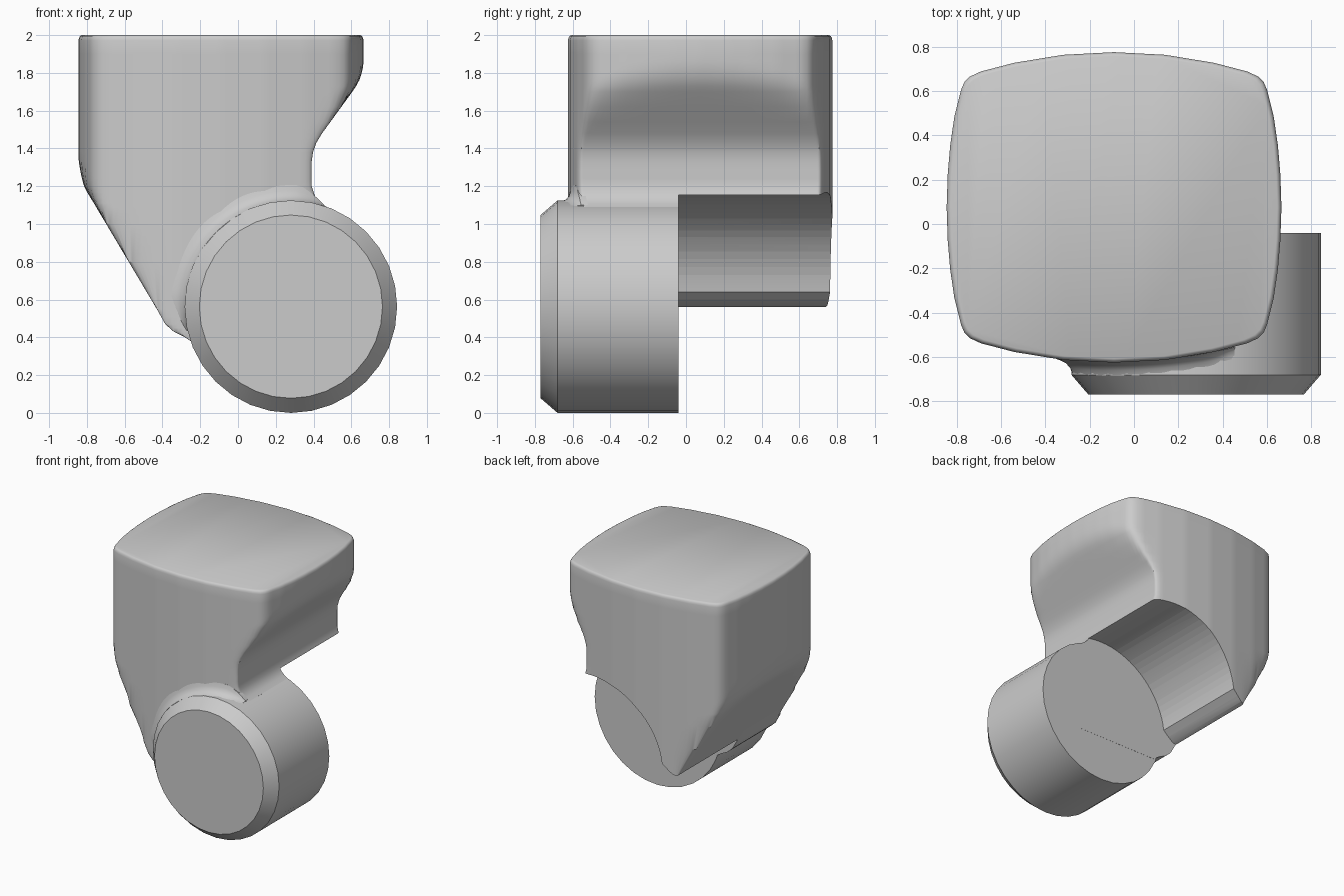
import bpy, bmesh, math

if "Cube" in bpy.data.objects:
    bpy.data.objects.remove(bpy.data.objects["Cube"])

grey = bpy.data.materials.new("plain grey")
grey.diffuse_color = (0.6, 0.6, 0.6, 1)
grey.use_nodes = True
grey.node_tree.nodes["Principled BSDF"].inputs["Base Color"].default_value = grey.diffuse_color
CX, CZ, R = 0.28, 0.5625, 0.5625      # wheel axle line


def finish(name, bm, smooth=True):
    bmesh.ops.remove_doubles(bm, verts=bm.verts, dist=1e-5)
    bmesh.ops.recalc_face_normals(bm, faces=bm.faces)
    me = bpy.data.meshes.new(name)
    bm.to_mesh(me)
    bm.free()
    me.materials.append(grey)
    ob = bpy.data.objects.new(name, me)
    bpy.context.collection.objects.link(ob)
    if smooth:
        shade(ob)
    return ob


def shade(ob):
    bpy.ops.object.select_all(action='DESELECT')
    ob.select_set(True)
    bpy.context.view_layer.objects.active = ob
    bpy.ops.object.shade_smooth_by_angle(angle=math.radians(32))


def loft(name, rings, closed=True, smooth=True):
    """Skin a list of equal-length rings; cap both ends."""
    bm = bmesh.new()
    vs = [[bm.verts.new(p) for p in ring] for ring in rings]
    n = len(vs[0])
    for a, b in zip(vs, vs[1:]):
        for i in range(n):
            bm.faces.new((a[i], a[(i + 1) % n], b[(i + 1) % n], b[i]))
    bm.faces.new(vs[0])
    bm.faces.new(vs[-1])
    return finish(name, bm, smooth)


def lerp(table, t):
    if t <= table[0][0]:
        return table[0][1]
    for (a, u), (b, v) in zip(table, table[1:]):
        if t <= b:
            return u + (v - u) * (t - a) / (b - a)
    return table[-1][1]


def soft_min(a, b, k=0.06):
    h = max(k - abs(a - b), 0) / k
    return min(a, b) - h * h * k / 4


# Plan outline: bulged square, one quadrant mirrored
quad = [(0.755, 0), (0.75, 0.15), (0.739, 0.28), (0.72, 0.41), (0.69, 0.53),
        (0.675, 0.565), (0.65, 0.59), (0.60, 0.613), (0.45, 0.652),
        (0.23, 0.688), (0, 0.70)]
fine = []
for (x0, y0), (x1, y1) in zip(quad, quad[1:]):
    n = max(1, round(math.hypot(x1 - x0, y1 - y0) / 0.03))
    fine += [(x0 + (x1 - x0) * i / n, y0 + (y1 - y0) * i / n) for i in range(n)]
half = fine + [(-x, y) for x, y in [quad[-1]] + fine[:0:-1]]
outline = half + [(-x, -y) for x, y in half]

# Side limits of the housing by height
left = [(0.36, -0.22), (0.40, -0.28), (0.43, -0.34), (0.47, -0.385),
        (0.55, -0.43), (1.13, -0.775), (1.2, -0.82), (1.28, -0.855),
        (1.4, -0.92), (1.5, -1.0)]
right = [(1.09, 0.47), (1.11, 0.44), (1.14, 0.41), (1.2, 0.39), (1.33, 0.39),
         (1.38, 0.397), (1.43, 0.415), (1.48, 0.445), (1.70, 0.605),
         (1.76, 0.65), (1.82, 0.69), (1.9, 0.75)]
levels = [0.36, 0.40, 0.43, 0.45, 0.47, 0.51, 0.55, 0.8, 1.0, 1.09, 1.11, 1.14,
          1.17, 1.2, 1.24, 1.28, 1.33, 1.38, 1.4, 1.43, 1.48, 1.54, 1.62, 1.7,
          1.73, 1.76, 1.79, 1.82, 1.86, 1.9, 1.972, 1.985, 1.995, 2.0]
inset = [(1.972, 1.0), (1.985, 0.996), (1.995, 0.988), (2.0, 0.975)]
rings = []
for z in levels:
    s, lo, hi = lerp(inset, z), lerp(left, z), lerp(right, z)
    rings.append([(-soft_min(-soft_min(x * s - 0.09, hi), -lo), y * s + 0.075, z)
                  for x, y in outline])
housing = loft("housing", rings)

# Rounded clearance cut behind the wheel, with a small lip at the lower left
arc = [math.radians(172.6 * i / 40) for i in range(41)]
shape = [(CX + 0.605 * math.cos(a), CZ + 0.605 * math.sin(a)) for a in arc]
shape += [(-0.365, 0.60), (-0.405, 0.568), (-0.44, 0.558), (-0.6, 0.556),
          (-0.6, 0.1), (0.885, 0.1)]
cutter = loft("clearance_cutter",
              [[(x, y, z) for x, z in shape] for y in (-0.04, 1.0)], smooth=False)
cutter.hide_render = True
cutter.hide_set(True)
mod = housing.modifiers.new("clearance", 'BOOLEAN')
mod.object = cutter
mod.operation = 'DIFFERENCE'
mod.solver = 'EXACT'
bpy.context.view_layer.objects.active = housing
bpy.ops.object.modifier_apply(modifier=mod.name)
bpy.data.objects.remove(cutter)
shade(housing)

# Wheel with a chamfered front rim
N = 32
loft("wheel", [[(CX + r * math.cos(math.tau * i / N), y,
                 CZ + r * math.sin(math.tau * i / N)) for i in range(N)]
               for y, r in [(-0.77, 0.485), (-0.68, R), (-0.041, R)]])

# Concave blend where the wheel meets the housing front
section = [(0, -0.06), (0.01, -0.035), (0.03, -0.014), (0.055, -0.003),
           (0.085, 0.004), (0.085, 0.04), (-0.03, 0.04), (-0.03, -0.06)]
blend = []
for i in range(41):
    t = i / 40
    a = math.radians(72 + 121 * t)
    e = min(1, 8 * t + 0.1, 6 * (1 - t) + 0.1)
    ring = []
    for d, dy in section:
        r = R - 0.004 + d * e
        x = CX + r * math.cos(a)
        ring.append((x, -0.625 + 0.22 * (x + 0.09) ** 2 + dy, CZ + r * math.sin(a)))
    blend.append(ring)
loft("wheel_blend", blend)
